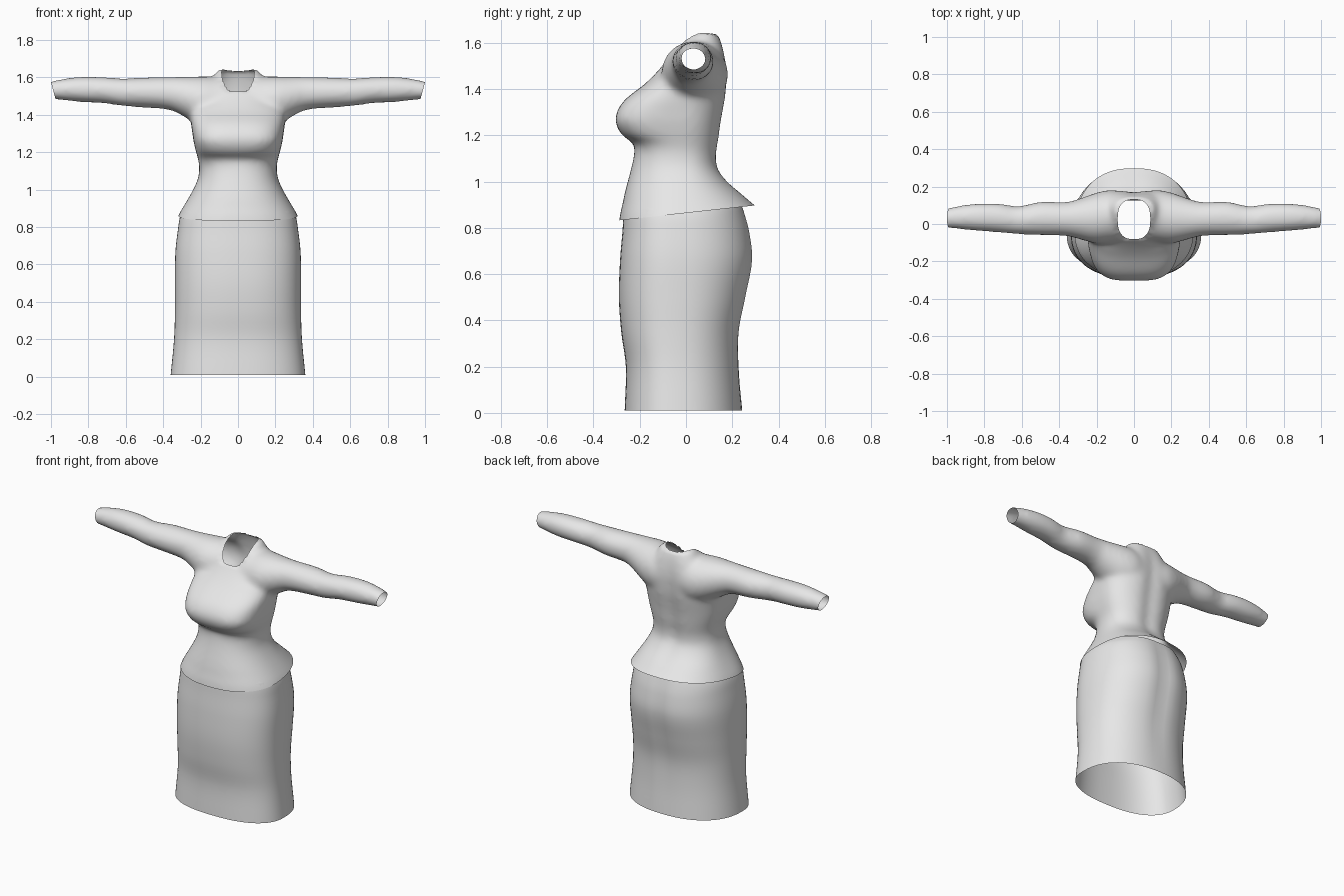
import bpy, bmesh, math
from mathutils import Vector

if "Cube" in bpy.data.objects:
    bpy.data.objects.remove(bpy.data.objects["Cube"], do_unlink=True)

fabric = bpy.data.materials.new("light grey fabric")
fabric.use_nodes = True
fabric.diffuse_color = (0.8, 0.8, 0.8, 1)
fabric.node_tree.nodes["Principled BSDF"].inputs["Base Color"].default_value = (0.8, 0.8, 0.8, 1)


def sample(keys, steps):
    """Smoothly interpolate rows of values; the first value is the station."""
    def slope(i, c):
        a, b = keys[max(i - 1, 0)], keys[min(i + 1, len(keys) - 1)]
        return (b[c] - a[c]) / (b[0] - a[0])
    rows = []
    for i in range(len(keys) - 1):
        p, q = keys[i], keys[i + 1]
        d = q[0] - p[0]
        for k in range(steps):
            t = k / steps
            row = [p[0] + d * t]
            for c in range(1, len(p)):
                h = t * t * (3 - 2 * t)
                row.append(p[c] * (1 - h) + q[c] * h
                           + d * t * (1 - t) * ((1 - t) * slope(i, c) - t * slope(i + 1, c)))
            rows.append(row)
    return rows + [list(keys[-1])]


def power(v, n):
    return math.copysign(abs(v) ** (2 / n), v)


def body_ring(z, half, front, back, n_front, groove, mid=-0.02, count=64):
    """Horizontal section with its own front and back depth and a spine groove."""
    ring = []
    for k in range(count):
        a = 2 * math.pi * k / count
        c, s = math.cos(a), math.sin(a)
        n = n_front if s < 0 else 2.3
        x = half * power(c, n)
        y = mid + (back - mid if s > 0 else mid - front) * power(s, n)
        if s > 0:
            y -= groove * math.exp(-(x / 0.05) ** 2)
        ring.append((x, y, z))
    return ring


def arm_ring(x, low, high, front, back, count=32):
    """Upright section across the sleeve."""
    ring = []
    for k in range(count):
        a = 2 * math.pi * k / count
        ring.append((x, (front + back) / 2 + (back - front) / 2 * math.cos(a),
                     (low + high) / 2 + (high - low) / 2 * math.sin(a)))
    return ring


def loft(bm, rings, caps):
    loops = [[bm.verts.new(p) for p in r] for r in rings]
    for a, b in zip(loops, loops[1:]):
        for k in range(len(a)):
            j = (k + 1) % len(a)
            bm.faces.new((a[k], a[j], b[j], b[k]))
    if caps:
        bm.faces.new(loops[0][::-1])
        bm.faces.new(loops[-1])


def make_object(name, bm):
    bmesh.ops.recalc_face_normals(bm, faces=bm.faces)
    mesh = bpy.data.meshes.new(name)
    bm.to_mesh(mesh)
    bm.free()
    obj = bpy.data.objects.new(name, mesh)
    bpy.context.collection.objects.link(obj)
    mesh.materials.append(fabric)
    bpy.ops.object.select_all(action="DESELECT")
    obj.select_set(True)
    bpy.context.view_layer.objects.active = obj
    return obj


# Skirt: open tube; height, half width, front, back, front squareness, groove
skirt_keys = [
    (0.01, 0.36, -0.265, 0.243, 2.4, 0.0),
    (0.2, 0.342, -0.26, 0.23, 2.4, 0.004),
    (0.35, 0.337, -0.28, 0.232, 2.4, 0.008),
    (0.5, 0.337, -0.29, 0.262, 2.4, 0.012),
    (0.66, 0.335, -0.285, 0.292, 2.4, 0.014),
    (0.78, 0.322, -0.275, 0.28, 2.4, 0.012),
    (0.87, 0.305, -0.268, 0.255, 2.4, 0.008),
    (0.92, 0.272, -0.256, 0.235, 2.4, 0.004),
]
bm = bmesh.new()
loft(bm, [body_ring(*r, mid=-0.05) for r in sample(skirt_keys, 5)], False)
make_object("skirt", bm)
bpy.ops.object.shade_smooth_by_angle(angle=math.radians(60))

# Blouse body: same columns as the skirt
torso_keys = [
    (0.78, 0.35, -0.295, 0.43, 2.3, 0.0),
    (0.86, 0.32, -0.285, 0.345, 2.3, 0.0),
    (0.9, 0.298, -0.275, 0.295, 2.3, 0.002),
    (0.95, 0.268, -0.265, 0.24, 2.3, 0.006),
    (1.0, 0.24, -0.252, 0.183, 2.3, 0.01),
    (1.06, 0.214, -0.236, 0.142, 2.3, 0.014),
    (1.12, 0.207, -0.224, 0.138, 2.3, 0.016),
    (1.165, 0.214, -0.228, 0.145, 2.5, 0.016),
    (1.2, 0.224, -0.276, 0.15, 3.0, 0.016),
    (1.26, 0.238, -0.306, 0.158, 3.4, 0.016),
    (1.31, 0.245, -0.295, 0.167, 3.2, 0.016),
    (1.36, 0.252, -0.258, 0.176, 2.8, 0.016),
    (1.42, 0.25, -0.18, 0.182, 2.4, 0.016),
    (1.48, 0.225, -0.12, 0.183, 2.3, 0.014),
    (1.55, 0.18, -0.065, 0.172, 2.3, 0.01),
    (1.61, 0.13, -0.025, 0.155, 2.3, 0.006),
    (1.645, 0.105, 0.03, 0.135, 2.3, 0.0),
]
bm = bmesh.new()
loft(bm, [body_ring(r[0], *r[1:], mid=max(-0.02, (r[2] + r[3]) / 2 if r[0] > 1.45 else -0.02))
          for r in sample(torso_keys, 3)], True)

# Sleeves and shoulder yoke: x, bottom, top, front, back
sleeve_keys = [
    (0.0, 1.32, 1.6, -0.09, 0.16),
    (0.12, 1.32, 1.605, -0.1, 0.183),
    (0.2, 1.34, 1.606, -0.105, 0.168),
    (0.28, 1.385, 1.604, -0.085, 0.14),
    (0.36, 1.425, 1.603, -0.065, 0.118),
    (0.5, 1.438, 1.6, -0.06, 0.12),
    (0.62, 1.448, 1.595, -0.055, 0.095),
    (0.72, 1.462, 1.602, -0.046, 0.11),
    (0.84, 1.468, 1.604, -0.037, 0.11),
    (0.95, 1.48, 1.59, -0.026, 0.095),
    (1.05, 1.49, 1.565, -0.018, 0.07),
]
half = sample(sleeve_keys, 3)
full = [[-r[0]] + r[1:] for r in half[:0:-1]] + half
loft(bm, [arm_ring(*r) for r in full], True)
blouse = make_object("blouse", bm)

# Fuse body and sleeves into one soft surface
fuse = blouse.modifiers.new("fuse", "REMESH")
fuse.mode = "VOXEL"
fuse.voxel_size = 0.014
soften = blouse.modifiers.new("soften", "SMOOTH")
soften.factor = 0.5
soften.iterations = 14
for name in ("fuse", "soften"):
    bpy.ops.object.modifier_apply(modifier=name)

# Open the hem and the cuffs with plane cuts
bm = bmesh.new()
bm.from_mesh(blouse.data)
cuts = [((0, 0, 0.864), (0, 0.11, -1))]
cuts += [((s, 0, 1.575), (s, 0, -0.27)) for s in (-1, 1)]
for point, normal in cuts:
    bmesh.ops.bisect_plane(bm, geom=bm.verts[:] + bm.edges[:] + bm.faces[:],
                           plane_co=point, plane_no=Vector(normal).normalized(),
                           clear_outer=True)

# Open the neck: remove a rounded column and pull the rim onto its outline
neck = Vector((0, 0.025))


def neck_distance(co):
    return (abs((co.x - neck.x) / 0.087) ** 2.6 + abs((co.y - neck.y) / 0.106) ** 2.6) ** (1 / 2.6)


inside = [v for v in bm.verts if v.co.z > 1.45 and neck_distance(v.co) < 1]
bmesh.ops.delete(bm, geom=inside, context="VERTS")
for v in bm.verts:
    if v.is_boundary and v.co.z > 1.45 and abs(v.co.x) < 0.2:
        d = neck_distance(v.co)
        v.co.x = neck.x + (v.co.x - neck.x) / d
        v.co.y = neck.y + (v.co.y - neck.y) / d
bm.to_mesh(blouse.data)
bm.free()
bpy.ops.object.shade_smooth_by_angle(angle=math.radians(60))
